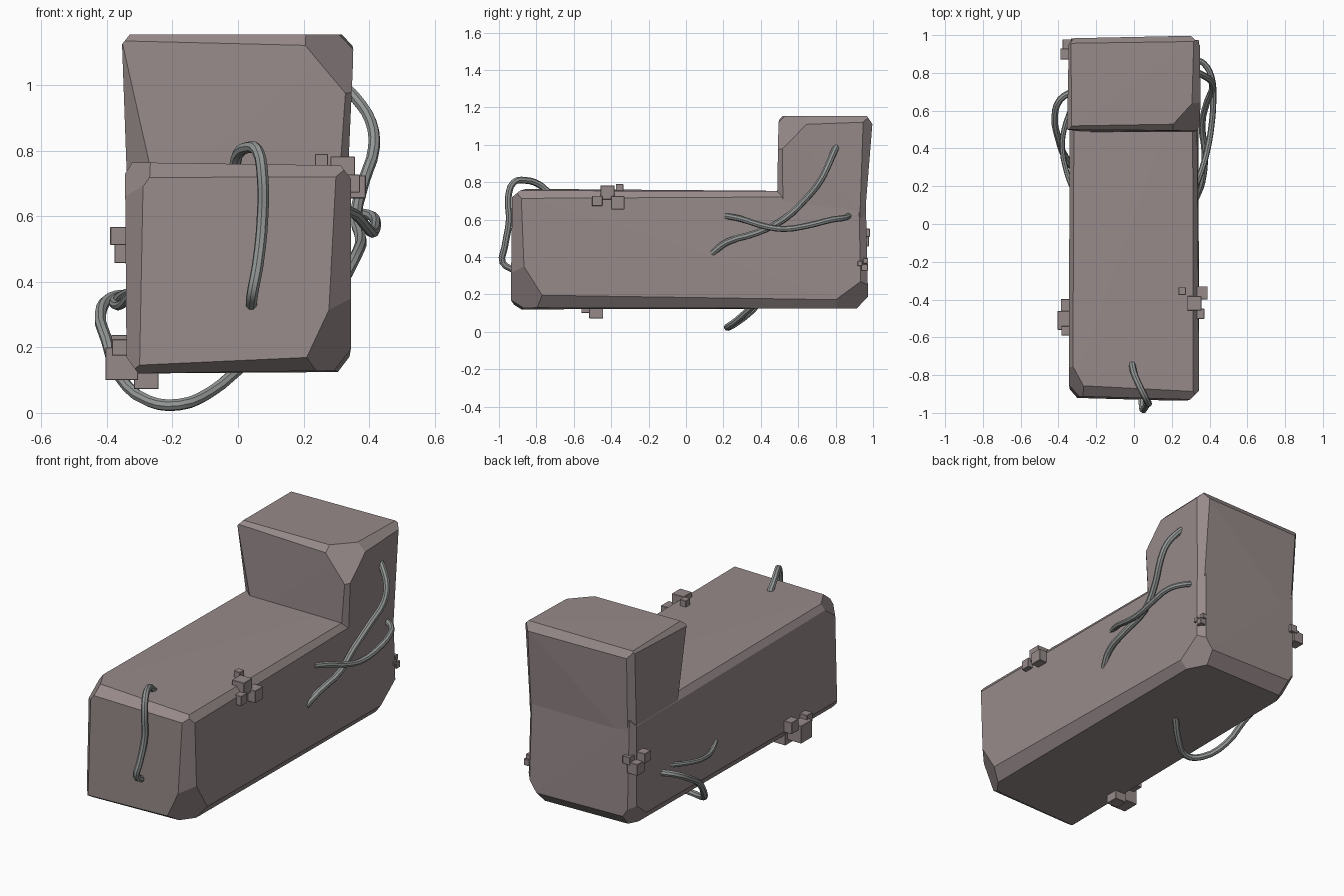
import bpy, bmesh
from mathutils import Vector


def material(name, color):
    m = bpy.data.materials.new(name)
    m.diffuse_color = (*color, 1)
    return m


STONE = material("stone", (0.31, 0.255, 0.255))
VINE = material("vine", (0.29, 0.31, 0.30))


def add_object(name, bm, mat):
    bmesh.ops.recalc_face_normals(bm, faces=bm.faces)
    me = bpy.data.meshes.new(name)
    bm.to_mesh(me)
    bm.free()
    ob = bpy.data.objects.new(name, me)
    me.materials.append(mat)
    bpy.context.collection.objects.link(ob)
    return ob


def chipped_block(name, corners, cuts):
    """Convex block whose edges and corners are chipped by 3-point planes."""
    bm = bmesh.new()
    for c in corners:
        bm.verts.new(c)
    bmesh.ops.convex_hull(bm, input=bm.verts)
    centre = sum((Vector(c) for c in corners), Vector()) / len(corners)
    for pts in cuts:
        a, b, c = (Vector(p) for p in pts)
        n = (b - a).cross(c - a).normalized()
        if n.dot(a - centre) < 0:
            n.negate()
        bmesh.ops.bisect_plane(bm, geom=bm.verts[:] + bm.edges[:] + bm.faces[:], dist=1e-5,
                               plane_co=a, plane_no=n, clear_outer=True)
        bmesh.ops.holes_fill(bm, edges=[e for e in bm.edges if e.is_boundary], sides=0)
    bmesh.ops.remove_doubles(bm, verts=bm.verts, dist=1e-4)
    bmesh.ops.dissolve_limit(bm, angle_limit=0.01, verts=bm.verts, edges=bm.edges)
    return add_object(name, bm, STONE)


# Long low block
body = chipped_block("stone_body", [
    (-.34, -.92, .12), (.345, -.94, .13), (-.34, .97, .13), (.34, .975, .125),
    (-.345, -.91, .765), (.345, -.93, .755), (-.34, .96, .75), (.33, .96, .75)], [
    # front vertical edges
    ((-.345, -.85, .7), (-.345, -.87, .15), (-.29, -.925, .35)),
    ((.345, -.88, .7), (.345, -.86, .2), (.28, -.94, .5)),
    # front upper and lower edges
    ((-.3, -.86, .76), (.3, -.88, .76), (0, -.92, .72)),
    ((-.3, -.88, .12), (.3, -.87, .13), (0, -.93, .16)),
    # lower side edges
    ((.34, -.8, .19), (.34, .9, .17), (.30, 0, .128)),
    ((-.34, -.8, .17), (-.34, .9, .19), (-.30, 0, .125)),
    # upper side edges
    ((.34, -.8, .72), (.335, .45, .72), (.31, 0, .755)),
    ((-.345, -.8, .73), (-.34, .45, .72), (-.32, 0, .758)),
    # back lower and vertical edges
    ((-.3, .97, .2), (.3, .975, .19), (0, .91, .128)),
    ((.34, .93, .3), (.335, .92, .7), (.30, .968, .5)),
    ((-.34, .93, .3), (-.34, .93, .7), (-.31, .967, .5)),
    # chipped corners
    ((.345, -.86, .34), (.20, -.93, .14), (.34, -.74, .14)),
    ((-.345, -.80, .70), (-.25, -.92, .74), (-.29, -.82, .76)),
    ((.34, .8, .17), (.24, .95, .14), (.33, .95, .27)),
    ((-.34, .82, .17), (-.25, .95, .14), (-.33, .95, .26)),
])

# Raised block at the back
head = chipped_block("raised_block", [
    (-.335, .485, .6), (.33, .485, .6), (-.335, .955, .6), (.33, .955, .6),
    (-.355, .5, 1.155), (.355, .495, 1.155), (-.345, .985, 1.15), (.35, 1.0, 1.155)], [
    ((-.348, .5, 1.1), (-.27, .487, .77), (-.34, .55, .77)),
    ((.20, .497, 1.13), (.31, .495, 1.0), (.34, .66, 1.14)),
    ((.35, .6, 1.11), (.35, .95, 1.12), (.31, .75, 1.155)),
    ((-.35, .55, 1.13), (-.35, .95, 1.13), (-.33, .75, 1.155)),
    ((-.3, .495, 1.13), (.3, .495, 1.12), (0, .525, 1.155)),
    ((-.3, .985, 1.11), (.3, .99, 1.12), (0, .96, 1.155)),
    ((.34, .93, .75), (.345, .95, 1.1), (.31, .975, .95)),
    ((-.34, .93, .75), (-.347, .95, 1.1), (-.31, .975, .95)),
    ((.34, .525, .7), (.35, .51, 1.1), (.315, .488, .8)),
])

# Fuse both blocks into one shell
mod = body.modifiers.new("fuse", 'BOOLEAN')
mod.operation, mod.solver, mod.object = 'UNION', 'EXACT', head
bpy.context.view_layer.objects.active = body
bpy.ops.object.modifier_apply(modifier="fuse")
bpy.data.objects.remove(head, do_unlink=True)


# Cube clusters: x, y, z, size
def cube_cluster(name, cubes):
    bm = bmesh.new()
    for x, y, z, s in cubes:
        r = bmesh.ops.create_cube(bm, size=s)
        bmesh.ops.translate(bm, verts=r["verts"], vec=(x, y, z))
    bmesh.ops.bevel(bm, geom=bm.edges[:], offset=.002, segments=1, affect='EDGES')
    add_object(name, bm, STONE)


cube_cluster("crystals_top_right", [(.32, -.42, .745, .075), (.255, -.355, .77, .04),
                                    (.355, -.365, .69, .07), (.345, -.475, .70, .055)])
cube_cluster("crystals_bottom_left", [(-.355, -.51, .15, .1), (-.355, -.43, .205, .065),
                                      (-.28, -.48, .11, .075), (-.36, -.565, .20, .05)])
cube_cluster("crystals_back_left", [(-.345, .945, .49, .065), (-.362, .9, .54, .056),
                                    (-.31, .96, .53, .045)])
cube_cluster("crystals_back_right", [(.325, .955, .345, .036), (.332, .93, .365, .026),
                                     (.315, .96, .38, .028)])


# Vines
def vine(name, pts, radius=.018):
    cu = bpy.data.curves.new(name, 'CURVE')
    cu.dimensions = '3D'
    cu.bevel_depth, cu.bevel_resolution = radius, 2
    cu.use_fill_caps = True
    sp = cu.splines.new('BEZIER')
    sp.resolution_u = 3
    sp.bezier_points.add(len(pts) - 1)
    for bp, p in zip(sp.bezier_points, pts):
        bp.co = p
        bp.handle_left_type = bp.handle_right_type = 'AUTO'
    cu.materials.append(VINE)
    ob = bpy.data.objects.new(name, cu)
    bpy.context.collection.objects.link(ob)
    bpy.ops.object.select_all(action='DESELECT')
    ob.select_set(True)
    bpy.context.view_layer.objects.active = ob
    bpy.ops.object.convert(target='MESH')
    bpy.ops.object.shade_smooth_by_angle()


vine("front_vine", [(-.01, -.74, .75), (0, -.79, .79), (.03, -.86, .81), (.06, -.92, .80),
                    (.075, -.95, .72), (.075, -.945, .6), (.06, -.97, .45),
                    (.045, -.98, .37), (.04, -.92, .33)])
vine("right_long_vine", [(.32, .81, 1.0), (.36, .79, .96), (.405, .76, .89), (.415, .72, .81),
                         (.385, .64, .71), (.36, .52, .60), (.375, .38, .53),
                         (.36, .22, .48), (.33, .14, .42)])
vine("right_short_vine", [(.33, .21, .62), (.36, .29, .605), (.39, .40, .57), (.41, .52, .55),
                          (.42, .66, .57), (.41, .78, .60), (.37, .85, .61), (.33, .87, .62)], .016)
vine("bottom_loop_vine", [(-.33, .70, .36), (-.39, .66, .35), (-.42, .57, .30), (-.40, .45, .22),
                          (-.36, .35, .11), (-.27, .25, .035), (-.18, .22, .025),
                          (-.09, .27, .06), (.01, .36, .14)])
vine("left_vine", [(-.33, .20, .36), (-.355, .27, .33), (-.38, .40, .335),
                   (-.37, .50, .35), (-.33, .62, .37)], .014)
